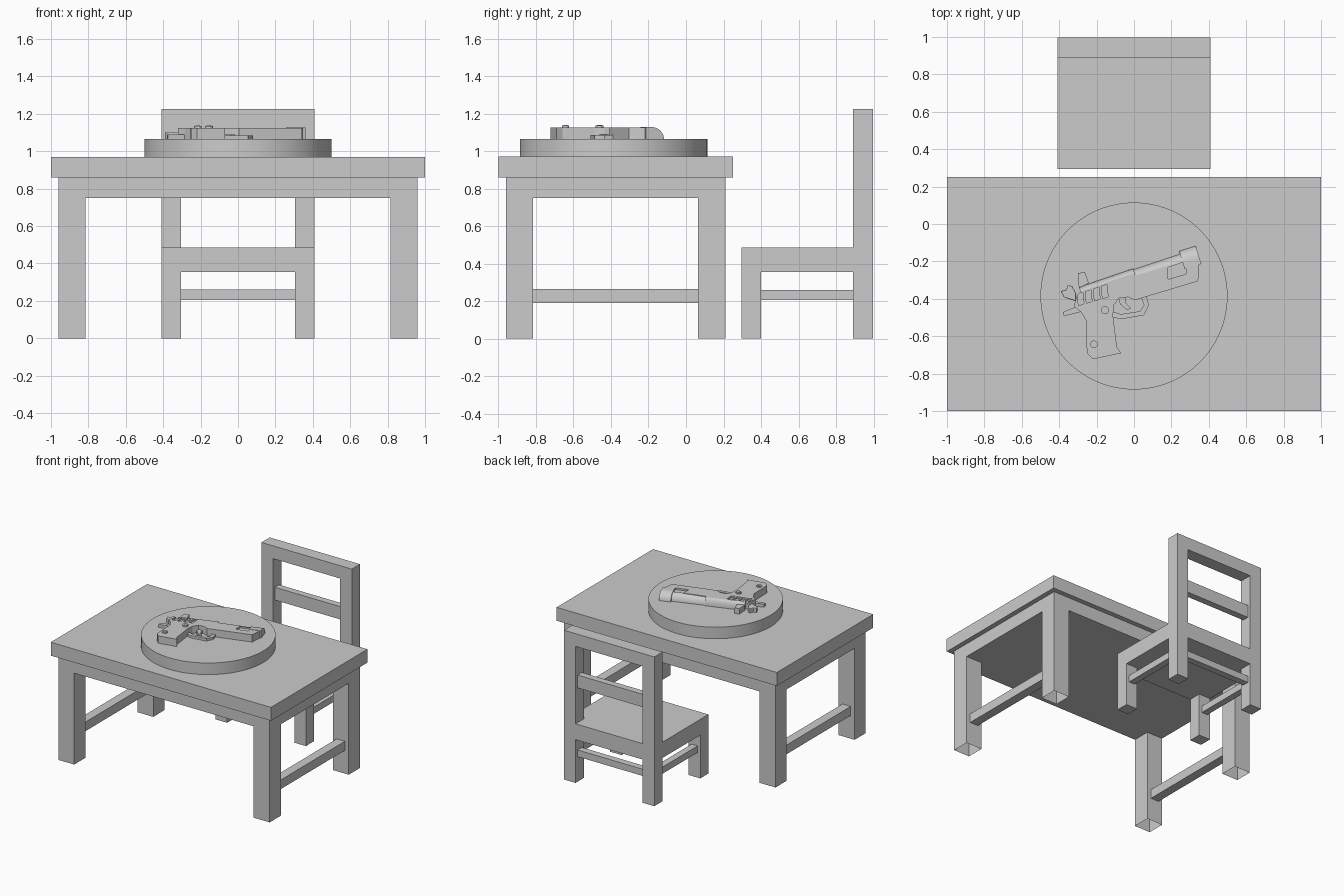
import bpy, bmesh, math
from mathutils import Vector

if "Cube" in bpy.data.objects:
    bpy.data.objects.remove(bpy.data.objects["Cube"])


def finish(name, bm, smooth=None):
    bmesh.ops.recalc_face_normals(bm, faces=bm.faces)
    me = bpy.data.meshes.new(name)
    bm.to_mesh(me)
    bm.free()
    ob = bpy.data.objects.new(name, me)
    bpy.context.collection.objects.link(ob)
    if smooth:
        bpy.ops.object.select_all(action='DESELECT')
        ob.select_set(True)
        bpy.context.view_layer.objects.active = ob
        bpy.ops.object.shade_smooth_by_angle(angle=math.radians(smooth))
    return ob


def box(name, x, y, z, open_bottom=False):
    bm = bmesh.new()
    bmesh.ops.create_cube(bm, size=1)
    for v in bm.verts:
        v.co = [r[0] if c < 0 else r[1] for r, c in zip((x, y, z), v.co)]
    if open_bottom:
        low = [f for f in bm.faces if all(v.co.z < z[0] + 1e-5 for v in f.verts)]
        bmesh.ops.delete(bm, geom=low, context='FACES_ONLY')
    return finish(name, bm)


def cylinder(name, x, y, r, z0, z1, n=64):
    bm = bmesh.new()
    bmesh.ops.create_cone(bm, cap_ends=True, segments=n, radius1=r, radius2=r, depth=z1 - z0)
    bmesh.ops.translate(bm, verts=bm.verts, vec=(x, y, (z0 + z1) / 2))
    return finish(name, bm, 30)


# Plan units of the relief: 186.7 units per world unit, y downwards
S = 186.7


def plan(p):
    return Vector(((p[0] - 1134) / S, (225 - p[1]) / S, 0))


def prism(name, outlines, z0, z1, bevel=0):
    bm = bmesh.new()
    for pts in outlines:
        f = bm.faces.new([bm.verts.new(plan(p) + Vector((0, 0, z0))) for p in pts])
        ext = bmesh.ops.extrude_face_region(bm, geom=[f])
        bmesh.ops.translate(bm, vec=(0, 0, z1 - z0),
                            verts=[g for g in ext['geom'] if isinstance(g, bmesh.types.BMVert)])
    ob = finish(name, bm)
    if bevel:
        m = ob.modifiers.new('bevel', 'BEVEL')
        m.width, m.segments = bevel, 2
    return ob


def round_bar(name, start, end, width, radius, z0, z1, steps=8):
    """Bar whose outer upper edge is rounded; width runs towards the grip."""
    a, b = plan(start), plan(end)
    d = (b - a).normalized()
    side = Vector((d.y, -d.x, 0))
    section = [(width / S, z0), (0, z0)]
    for i in range(steps + 1):
        t = math.pi / 2 * i / steps
        section.append((radius / S * (1 - math.cos(t)), z0 + (z1 - z0) * math.sin(t)))
    section.append((width / S, z1))
    bm = bmesh.new()
    rings = [[bm.verts.new(o + side * s + Vector((0, 0, z))) for s, z in section] for o in (a, b)]
    n = len(section)
    for i in range(n):
        j = (i + 1) % n
        bm.faces.new((rings[0][i], rings[0][j], rings[1][j], rings[1][i]))
    for r in rings:
        bm.faces.new(r)
    bmesh.ops.remove_doubles(bm, verts=bm.verts, dist=1e-5)
    return finish(name, bm, 35)


# Table
box('table_top', (-1, 1), (-1, .25), (.86, .97))
box('table_frame', (-.96, .96), (-.96, .21), (.75, .86))
for s, side in ((-1, 'left'), (1, 'right')):
    xs = sorted((s * .815, s * .96))
    box(f'table_front_leg_{side}', xs, (-.96, -.815), (0, .75), True)
    box(f'table_back_leg_{side}', xs, (.065, .21), (0, .75), True)
    box(f'table_stretcher_{side}', sorted((s * .85, s * .925)), (-.815, .065), (.19, .265))

# Chair
box('seat', (-.41, .41), (.295, .89), (.355, .485))
box('seat_back_rail', (-.305, .305), (.89, .997), (.355, .485))
for s, side in ((-1, 'left'), (1, 'right')):
    xs = sorted((s * .305, s * .41))
    box(f'chair_front_leg_{side}', xs, (.295, .40), (0, .355))
    box(f'chair_back_post_{side}', xs, (.89, .997), (0, 1.225))
    box(f'chair_stretcher_{side}', sorted((s * .33, s * .385)), (.40, .89), (.205, .26))
box('chair_stretcher_back', (-.305, .305), (.915, .97), (.205, .26))
box('backrest_top_rail', (-.305, .305), (.89, .997), (1.12, 1.225))
box('backrest_middle_rail', (-.305, .305), (.915, .97), (.77, .875))

# Round plinth on the table
cylinder('round_plinth', 0, -.385, .5, .965, 1.065, 96)

# Pistol relief: frame with grip
Z0, Z1 = 1.06, 1.125
body = prism('pistol_body', [[
    (1081, 292), (1132, 275), (1137, 276), (1199, 258), (1199, 267), (1198, 282), (1135, 301),
    (1128, 298), (1119, 299), (1114, 306), (1113, 316), (1117, 348), (1121, 354), (1093, 360),
    (1087, 354), (1086, 321), (1081, 313), (1074, 307), (1077, 296)]], Z0, Z1)

# Slanted grip grooves and muzzle notch
grooves = [[(x, y), (x + 5.5, y - 1.8), (x + 6.5, y + 13), (x + 1, y + 15)]
           for x, y in ((1077.5 + 8 * i, 291.5 - 2.3 * i) for i in range(4))]
notch = [(1168, 264), (1185, 259), (1186, 275), (1168, 280)]
cutter = prism('groove_cutter', grooves + [notch], Z1 - .014, Z1 + .05)
cutter.hide_render = True
cutter.hide_viewport = True
cut = body.modifiers.new('grooves', 'BOOLEAN')
cut.operation, cut.object, cut.solver = 'DIFFERENCE', cutter, 'EXACT'

# Rounded slide, barrel and muzzle
round_bar('slide_rear', (1079, 288), (1133, 269.5), 6.5, 5, Z0, Z1)
round_bar('barrel', (1132, 271), (1181, 254.5), 9, 9, Z0, Z1 - .003)
round_bar('muzzle', (1179, 252), (1195.5, 246.8), 19, 13, Z0, Z1 + .003)

# Small fittings
prism('rear_sight', [[(1079, 289), (1078, 274), (1085, 273), (1089, 284)]], Z0, 1.11)
prism('hammer', [[(1076, 294), (1072, 287), (1068, 286), (1066, 291), (1061, 292),
                  (1064, 298), (1076, 302)]], Z0, 1.10, .003)
prism('grip_tang', [[(1082, 305), (1063, 313), (1064, 317), (1084, 312)]], Z0, 1.09)
prism('trigger_guard', [[
    (1112, 318), (1121, 320), (1144, 316), (1149, 306), (1146, 296), (1141, 298),
    (1144, 306), (1140, 312), (1121, 315), (1112, 312)]], Z0, 1.085)
prism('trigger', [[(1118, 297), (1120, 305), (1127, 311), (1131, 309), (1126, 304),
                   (1125, 297)]], Z0, 1.09)
for name, p, r in (('upper_screw', (1105, 311), 4), ('lower_screw', (1094, 345), 3.7)):
    c = plan(p)
    cylinder(name, c.x, c.y, r / S, Z1 - .01, Z1 + .010, 20)
    cylinder(name + '_head', c.x, c.y, r * .6 / S, Z1, Z1 + .013, 16)
